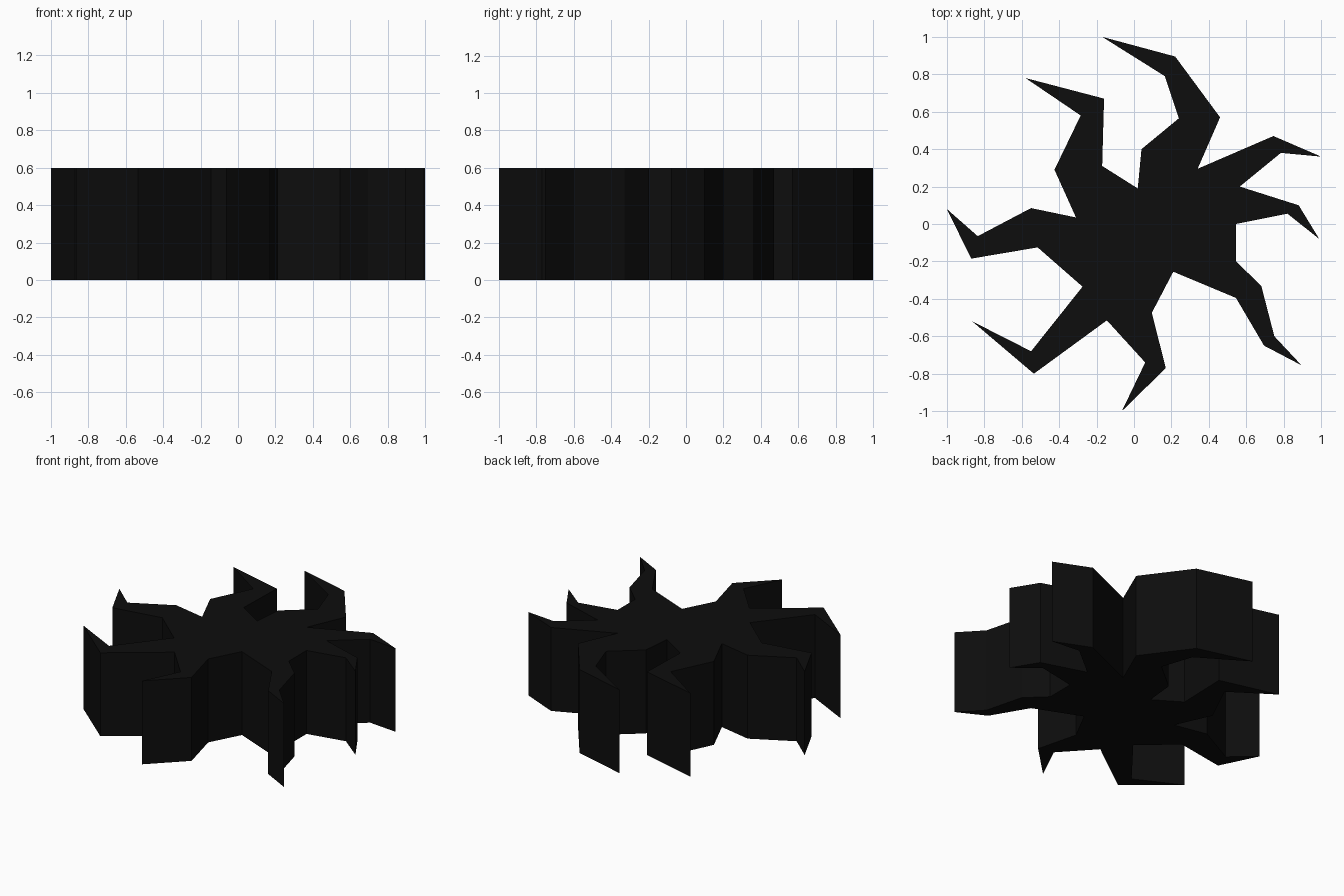
import bpy
import bmesh

if "Cube" in bpy.data.objects:
    bpy.data.objects.remove(bpy.data.objects["Cube"])

HEIGHT = 0.6

# Arms of the spiky splat, clockwise from the top; each arm lists its outline
# from one root notch, out round the tip, and back towards the next notch
ARMS = [
    [(0.02, 0.19), (0.04, 0.40), (0.24, 0.565), (0.165, 0.79), (-0.17, 1.0), (0.22, 0.895), (0.46, 0.57)],
    [(0.34, 0.295), (0.745, 0.47), (1.0, 0.36), (0.785, 0.38)],
    [(0.565, 0.20), (0.88, 0.10), (0.99, -0.08), (0.82, 0.055), (0.545, 0.0)],
    [(0.545, -0.20), (0.68, -0.33), (0.75, -0.60), (0.895, -0.755), (0.695, -0.65), (0.545, -0.395)],
    [(0.21, -0.255), (0.095, -0.475), (0.17, -0.77), (-0.065, -1.0), (0.06, -0.74)],
    [(-0.145, -0.515), (-0.535, -0.80), (-0.865, -0.52), (-0.55, -0.68)],
    [(-0.275, -0.335), (-0.515, -0.125), (-0.87, -0.185), (-1.0, 0.08), (-0.835, -0.065), (-0.55, 0.085)],
    [(-0.31, 0.035), (-0.425, 0.29), (-0.285, 0.58), (-0.58, 0.78), (-0.16, 0.67), (-0.17, 0.31)],
]


def extrude_outline(name, points, height):
    bm = bmesh.new()
    base = bm.faces.new([bm.verts.new((x, y, 0)) for x, y in points])
    result = bmesh.ops.extrude_face_region(bm, geom=[base], use_keep_orig=True)
    top = [g for g in result["geom"] if isinstance(g, bmesh.types.BMVert)]
    bmesh.ops.translate(bm, vec=(0, 0, height), verts=top)
    bmesh.ops.recalc_face_normals(bm, faces=bm.faces)
    # Clean triangulation of the concave caps
    caps = [f for f in bm.faces if len(f.verts) > 4]
    bmesh.ops.triangulate(bm, faces=caps)
    mesh = bpy.data.meshes.new(name)
    bm.to_mesh(mesh)
    bm.free()
    obj = bpy.data.objects.new(name, mesh)
    bpy.context.collection.objects.link(obj)
    return obj


# Solid flat-topped body with hooked arms
splat = extrude_outline("spiky_splat", [p for arm in ARMS for p in arm], HEIGHT)

# Near-black colour
black = bpy.data.materials.new("black")
black.diffuse_color = (0.004, 0.004, 0.004, 1)
black.use_nodes = True
black.node_tree.nodes["Principled BSDF"].inputs["Base Color"].default_value = black.diffuse_color
splat.data.materials.append(black)
